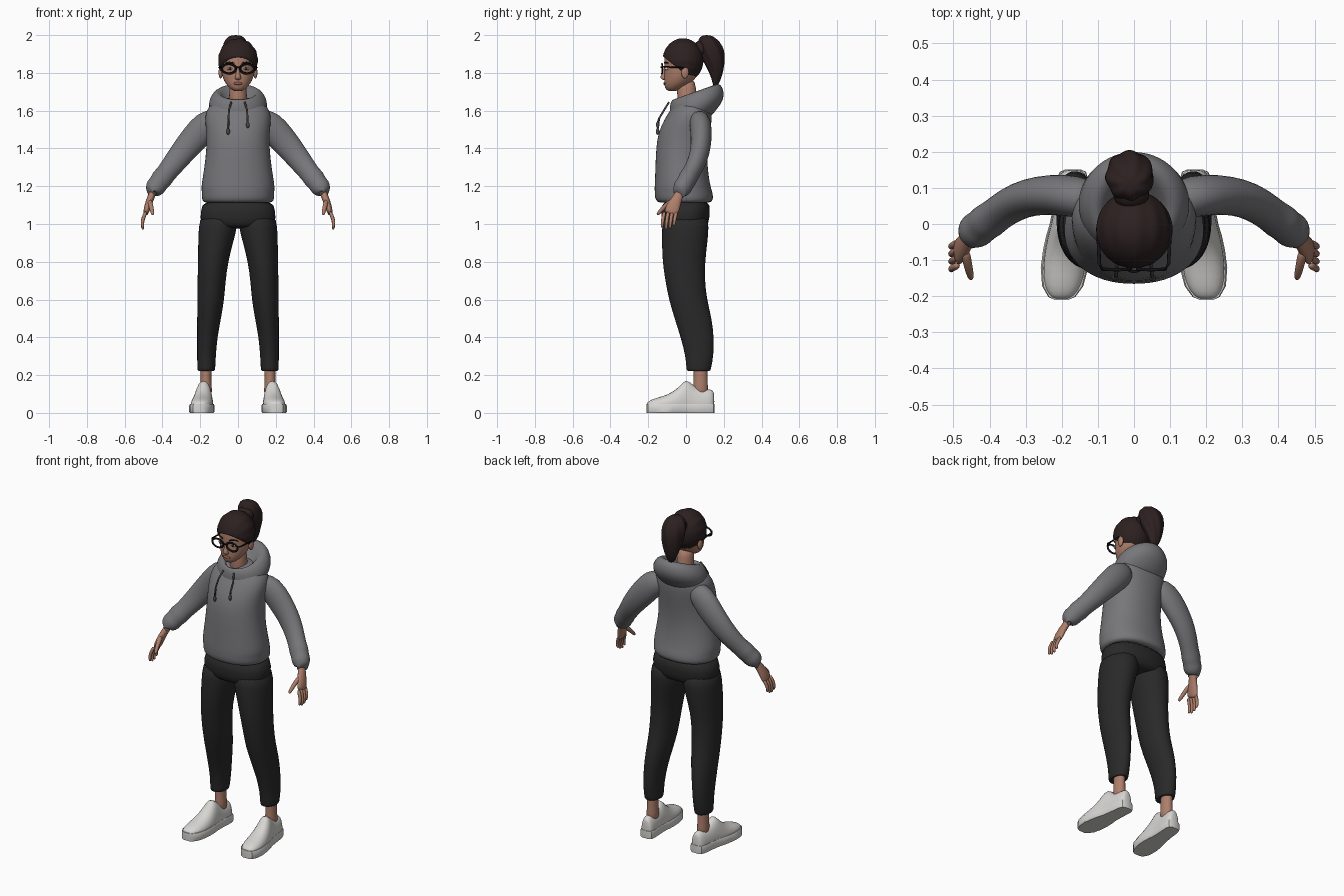
import bpy, bmesh, math
from mathutils import Vector


def material(name, rgb):
    m = bpy.data.materials.new(name)
    m.diffuse_color = (*rgb, 1)
    return m


SKIN = material("skin", (.42, .21, .145))
HAIR = material("dark brown hair", (.026, .015, .015))
GREY = material("grey cotton", (.185, .183, .195))
CORD = material("dark grey cord", (.07, .07, .075))
BLACK = material("charcoal fabric", (.022, .022, .022))
WHITE = material("off white", (.68, .67, .65))
FRAME = material("black plastic", (.006, .006, .008))
LIPS = material("lip", (.3, .11, .09))
EYES = material("eye brown", (.03, .018, .012))


def finish(name, bm, mat, subdiv=1):
    bmesh.ops.recalc_face_normals(bm, faces=bm.faces)
    me = bpy.data.meshes.new(name)
    bm.to_mesh(me)
    bm.free()
    me.materials.append(mat)
    ob = bpy.data.objects.new(name, me)
    bpy.context.collection.objects.link(ob)
    for p in me.polygons:
        p.use_smooth = True
    if subdiv:
        ob.modifiers.new("smooth", "SUBSURF").levels = subdiv
        ob.modifiers["smooth"].render_levels = subdiv
    return ob


def skin_rings(name, rings, mat, subdiv=1):
    """Bridge rings of points with quads and cap both ends."""
    bm = bmesh.new()
    vs = [[bm.verts.new(p) for p in r] for r in rings]
    n = len(vs[0])
    for a, b in zip(vs, vs[1:]):
        for i in range(n):
            bm.faces.new((a[i], a[(i + 1) % n], b[(i + 1) % n], b[i]))
    bm.faces.new(vs[0])
    bm.faces.new(vs[-1])
    return finish(name, bm, mat, subdiv)


def stack(name, levels, mat, n=24, power=2.0, ripple=0, waves=8):
    """Horizontal ovals: z, cx, cy, rx, ry, optional tilt (rise per unit y)."""
    rings = []
    for z, cx, cy, rx, ry, *t in levels:
        tilt = t[0] if t else 0
        ring = []
        for i in range(n):
            a = 2 * math.pi * i / n
            c, s = math.cos(a), math.sin(a)
            k = 1 + ripple * math.sin(waves * a + z * 25)
            x = math.copysign(abs(c) ** (2 / power), c) * rx * k
            y = math.copysign(abs(s) ** (2 / power), s) * ry * k
            ring.append((cx + x, cy + y, z + tilt * y))
        rings.append(ring)
    return skin_rings(name, rings, mat)


def tube(name, pts, mat, n=12, side=1, subdiv=1):
    """Oval tube through x, y, z, radius across y, other radius."""
    P = [Vector((side * p[0], p[1], p[2])) for p in pts]
    rings = []
    for i, p in enumerate(pts):
        t = (P[min(i + 1, len(P) - 1)] - P[max(i - 1, 0)]).normalized()
        ref = Vector((0, 1, 0)) if abs(t.y) < .9 else Vector((0, 0, 1))
        u = (ref - t * ref.dot(t)).normalized()
        v = t.cross(u)
        rings.append([P[i] + u * p[3] * math.cos(2 * math.pi * k / n)
                      + v * p[4] * math.sin(2 * math.pi * k / n) for k in range(n)])
    return skin_rings(name, rings, mat, subdiv)


def ball(name, loc, radii, mat):
    bm = bmesh.new()
    bmesh.ops.create_uvsphere(bm, u_segments=20, v_segments=12, radius=1)
    for v in bm.verts:
        v.co = Vector(loc) + Vector([a * b for a, b in zip(v.co, radii)])
    return finish(name, bm, mat, 0)


# Hoodie body and hood
stack("hoodie_body", [
    (1.112, 0, -.01, .16, .12), (1.115, 0, -.008, .187, .146), (1.14, 0, -.01, .193, .156),
    (1.175, 0, -.014, .192, .152), (1.19, 0, -.017, .196, .15), (1.25, 0, -.022, .187, .142),
    (1.35, 0, -.025, .171, .136), (1.45, 0, -.016, .166, .139), (1.52, 0, 0, .172, .133),
    (1.58, 0, .02, .176, .119), (1.62, 0, .03, .157, .102), (1.65, 0, .035, .12, .08),
    (1.67, 0, .03, .06, .05)], GREY, 32, 2.2)
stack("hood", [
    (1.54, 0, .03, .12, .09, .1), (1.585, 0, .035, .15, .125, .15), (1.64, 0, .06, .158, .146, .15),
    (1.68, 0, .057, .142, .14, .3), (1.704, 0, .05, .115, .124, .36), (1.695, 0, .035, .088, .095, .36),
    (1.63, 0, .02, .065, .07, .3)], GREY, 32)

# Trousers
stack("trouser_hips", [
    (1.14, 0, 0, .187, .128), (1.06, 0, -.003, .2, .13), (1.0, 0, -.004, .2, .125),
    (.975, 0, -.004, .15, .1)], BLACK, 32, 2.3)

for s, tag in ((1, "left"), (-1, "right")):
    stack("trouser_leg_" + tag, [(z, s * cx, cy, rx, ry) for z, cx, cy, rx, ry in (
        (1.06, .1, -.003, .098, .122), (.98, .106, -.003, .104, .125), (.9, .119, -.007, .093, .122),
        (.8, .132, -.012, .081, .114), (.7, .14, -.005, .075, .106), (.6, .144, .01, .072, .102),
        (.5, .153, .038, .064, .1), (.4, .163, .06, .054, .089), (.3, .167, .072, .05, .075),
        (.235, .168, .067, .048, .066), (.22, .168, .067, .046, .063),
        (.225, .168, .07, .036, .045))], BLACK, 20)
    stack("ankle_" + tag, [(z, s * .17, .077, r, r * 1.25) for z, r in
                           ((.08, .035), (.14, .032), (.19, .029), (.3, .033))], SKIN, 14)

    # Shoe upper and sole: stations of y, half width, height
    st = ((-.208, .018, .05), (-.2, .036, .062), (-.17, .055, .077), (-.12, .063, .09),
          (-.07, .061, .112), (-.03, .056, .148), (-.003, .05, .182), (.025, .047, .165),
          (.06, .045, .13), (.12, .043, .128), (.143, .035, .125), (.15, .02, .1))
    upper, sole = [], []
    for y, w, h in st:
        cx = .2 - .09 * (y + .2)
        k = h - .045
        half = ((.9, .01), (.97, .045), (.88, .045 + .45 * k), (.55, .045 + .88 * k))
        prof = [*half, (0, h), *[(-a, b) for a, b in reversed(half)]]
        upper.append([(s * (cx + a * w), y, b) for a, b in prof])
        flat = ((.97, 0), (1.04, .006), (1.04, .04), (.97, .047))
        prof = [*flat, *[(-a, b) for a, b in reversed(flat)]]
        sole.append([(s * (cx + a * w), y * 1.01, b) for a, b in prof])
    skin_rings("shoe_upper_" + tag, upper, WHITE)
    skin_rings("shoe_sole_" + tag, sole, WHITE, 0)
    bpy.context.view_layer.objects.active = bpy.data.objects["shoe_sole_" + tag]
    bpy.context.active_object.select_set(True)
    bpy.ops.object.shade_smooth_by_angle(angle=.6)
    bpy.context.active_object.select_set(False)

    # Sleeve with gathered cuff
    tube("sleeve_" + tag, [
        (.1, .06, 1.57, .05, .05), (.165, .078, 1.53, .06, .08), (.23, .082, 1.455, .057, .076),
        (.29, .075, 1.385, .053, .068), (.34, .055, 1.32, .05, .061), (.385, .022, 1.262, .047, .053),
        (.405, .008, 1.238, .052, .06), (.42, -.004, 1.217, .047, .051), (.437, -.017, 1.195, .053, .056),
        (.45, -.028, 1.177, .043, .044), (.456, -.033, 1.168, .038, .036),
        (.462, -.04, 1.155, .036, .034), (.452, -.03, 1.17, .025, .022)], GREY, 16, s)

    # Hand with four fingers and thumb
    tube("hand_" + tag, [
        (.44, -.02, 1.19, .025, .022), (.46, -.042, 1.145, .025, .019), (.473, -.06, 1.11, .035, .02),
        (.485, -.076, 1.07, .04, .017), (.489, -.082, 1.05, .036, .012)], SKIN, 12, s)
    for i in range(4):
        y, drop = -.05 - .021 * i, (0, .013, .017, .008)[i]
        tube(f"finger_{i}_{tag}", [
            (.486, y, 1.068, .011, .011), (.501, y - .008, 1.035, .0105, .0105),
            (.508, y - .012, 1.012 - drop, .0095, .0095), (.504, y - .014, .994 - drop, .008, .008),
            (.502, y - .014, .988 - drop, .004, .004)], SKIN, 8, s)
    tube("thumb_" + tag, [
        (.468, -.07, 1.125, .014, .014), (.462, -.105, 1.1, .014, .014), (.456, -.13, 1.075, .012, .012),
        (.452, -.147, 1.055, .01, .01), (.451, -.153, 1.048, .005, .005)], SKIN, 8, s)

    # Drawcord with knotted tip
    end = 1.5 if s < 0 else 1.535
    tube("drawcord_" + tag, [
        (.035, -.09, 1.645, .005, .005), (.048, -.115, 1.605, .005, .005),
        (.05, -.142, 1.56, .005, .005), (.052, -.15, end, .005, .005)], CORD, 8, s, 0)
    ball("cord_tip_" + tag, (s * .052, -.15, end - .01), (.009, .009, .018), CORD)

    # Eye, brow, ear
    ball("eye_white_" + tag, (s * .042, -.103, 1.822), (.017, .009, .008), WHITE)
    ball("iris_" + tag, (s * .042, -.109, 1.822), (.008, .005, .008), EYES)
    tube("brow_" + tag, [
        (.016, -.117, 1.85, .004, .004), (.045, -.109, 1.858, .004, .005),
        (.07, -.09, 1.85, .003, .003)], HAIR, 8, s)
    ball("ear_" + tag, (s * .092, -.005, 1.802), (.011, .02, .032), SKIN)

    # Glasses: rim and temple arm
    bm = bmesh.new()
    rim = [[(s * .048 + (.037 + .006 * math.cos(b)) * math.cos(a),
             -.127 + .5 * abs(.037 * math.cos(a) + .0) * .1 + .005 * math.sin(b),
             1.822 + (.025 + .006 * math.cos(b)) * math.sin(a))
            for b in (0, 1.05, 2.09, 3.14, 4.19, 5.24)]
           for a in [2 * math.pi * i / 28 for i in range(28)]]
    vs = [[bm.verts.new(p) for p in r] for r in rim]
    for i in range(28):
        for j in range(6):
            bm.faces.new((vs[i][j], vs[i][(j + 1) % 6], vs[(i + 1) % 28][(j + 1) % 6], vs[(i + 1) % 28][j]))
    finish("glasses_rim_" + tag, bm, FRAME, 0)
    tube("glasses_arm_" + tag, [
        (.086, -.127, 1.832, .004, .005), (.096, -.11, 1.832, .004, .005),
        (.1, -.01, 1.828, .004, .005)], FRAME, 8, s, 0)
tube("glasses_bridge", [(-.014, -.129, 1.828, .004, .004), (0, -.132, 1.831, .004, .004),
                        (.014, -.129, 1.828, .004, .004)], FRAME, 8, 1, 0)

# Neck, head, nose, mouth
stack("neck", [(1.58, 0, .015, .055, .058), (1.66, 0, .005, .046, .05), (1.78, 0, 0, .048, .055)], SKIN, 20)
stack("head", [
    (1.703, 0, -.072, .016, .018), (1.71, 0, -.07, .034, .036), (1.73, 0, -.055, .056, .06),
    (1.76, 0, -.036, .077, .08), (1.8, 0, -.023, .088, .092), (1.84, 0, -.016, .092, .1),
    (1.89, 0, -.015, .094, .101), (1.94, 0, -.015, .08, .085), (1.965, 0, -.015, .045, .05)], SKIN, 28)
stack("nose", [
    (1.762, 0, -.11, .01, .008), (1.768, 0, -.117, .018, .016), (1.778, 0, -.119, .016, .019),
    (1.8, 0, -.113, .01, .014), (1.835, 0, -.108, .009, .01)], SKIN, 12)
ball("mouth", (0, -.111, 1.744), (.025, .009, .008), LIPS)

# Hair cap swept back, cut along the hairline
bm = bmesh.new()
bmesh.ops.create_uvsphere(bm, u_segments=64, v_segments=28, radius=1)
for v in bm.verts:
    k = 1 + .018 * math.sin(16 * math.atan2(v.co.x, v.co.z + .3)) * (1 - v.co.y ** 2)
    v.co = Vector((v.co.x * .105 * k, -.016 + v.co.y * .108, 1.866 + v.co.z * .116 * k))
bmesh.ops.bisect_plane(bm, geom=bm.verts[:] + bm.edges[:] + bm.faces[:], plane_co=(0, -.11, 1.878),
                       plane_no=(0, .125, .16), clear_inner=True)
bmesh.ops.holes_fill(bm, edges=[e for e in bm.edges if e.is_boundary])
finish("hair_cap", bm, HAIR, 0)

# Ponytail and its tie
ball("ponytail_base", (-.008, .085, 1.93), (.05, .045, .045), HAIR)
stack("ponytail", [
    (2.0, -.012, .11, .018, .018), (1.992, -.012, .112, .04, .035), (1.965, -.012, .12, .063, .06),
    (1.92, -.012, .134, .068, .068), (1.87, -.012, .144, .063, .06), (1.82, -.012, .157, .05, .042),
    (1.77, -.012, .162, .034, .025), (1.735, -.012, .157, .016, .014),
    (1.725, -.012, .155, .006, .006)], HAIR, 40, 2.0, .06, 7)
